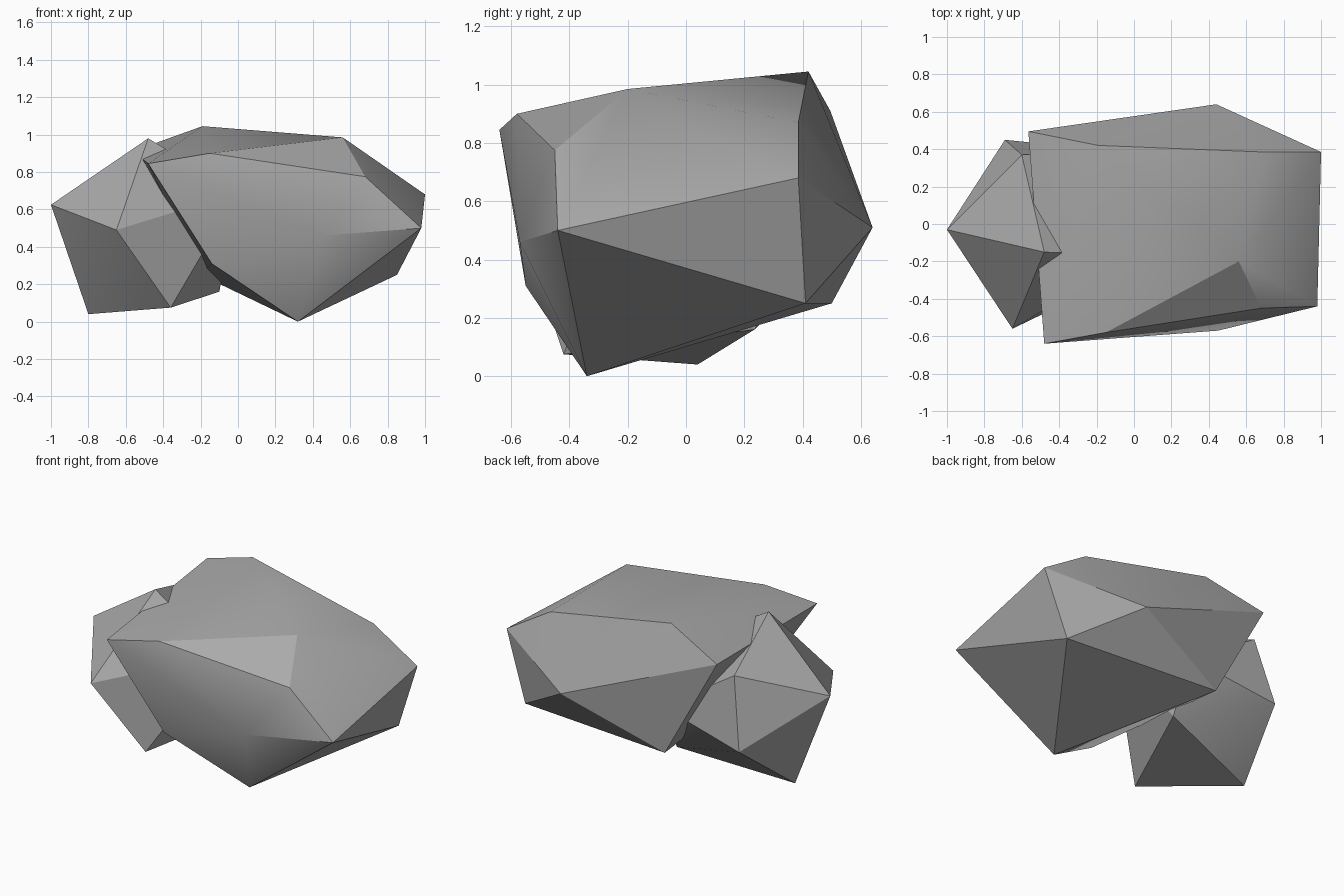
import bpy
import bmesh
import math

cube = bpy.data.objects.get("Cube")
if cube:
    bpy.data.objects.remove(cube, do_unlink=True)

# Single stone colour
stone = bpy.data.materials.new("stone grey")
stone.use_nodes = True
grey = (0.4, 0.4, 0.4, 1)
stone.diffuse_color = grey
stone.node_tree.nodes["Principled BSDF"].inputs["Base Color"].default_value = grey


def rock(name, corners):
    """Chiselled stone: convex skin stretched over its corner points."""
    bm = bmesh.new()
    for corner in corners:
        bm.verts.new(corner)
    bmesh.ops.convex_hull(bm, input=bm.verts)
    bmesh.ops.recalc_face_normals(bm, faces=bm.faces)
    mesh = bpy.data.meshes.new(name)
    bm.to_mesh(mesh)
    bm.free()
    mesh.materials.append(stone)
    obj = bpy.data.objects.new(name, mesh)
    bpy.context.collection.objects.link(obj)
    bpy.ops.object.select_all(action="DESELECT")
    obj.select_set(True)
    bpy.context.view_layer.objects.active = obj
    bpy.ops.object.shade_smooth_by_angle(angle=math.radians(30))
    return obj


# Large boulder: front, crown, left side, back and base corners
front = [(0.98, -0.44, 0.5), (0.45, -0.57, 0.46), (-0.14, -0.55, 0.31),
         (-0.15, -0.58, 0.9), (-0.48, -0.64, 0.845), (0.68, -0.45, 0.775)]
crown = [(0.56, -0.2, 0.985), (-0.19, 0.42, 1.045), (0.69, 0.385, 0.87)]
back = [(1.0, 0.385, 0.68), (0.44, 0.64, 0.51), (-0.565, 0.495, 0.91)]
base = [(0.32, -0.34, 0), (0.85, 0.41, 0.25), (-0.2, 0.5, 0.25)]
rock("large_rock", front + crown + back + base)

# Small boulder, its inner end buried in the large one
outer = [(-1.0, -0.03, 0.625), (-0.65, -0.56, 0.49), (-0.48, -0.15, 0.98),
         (-0.6, 0.37, 0.8), (-0.69, 0.45, 0.365)]
foot = [(-0.8, 0.04, 0.04), (-0.36, -0.42, 0.075), (-0.1, 0.235, 0.16)]
buried = [(0, -0.17, 0.69), (-0.1, 0.39, 0.48)]
rock("small_rock", outer + foot + buried)
